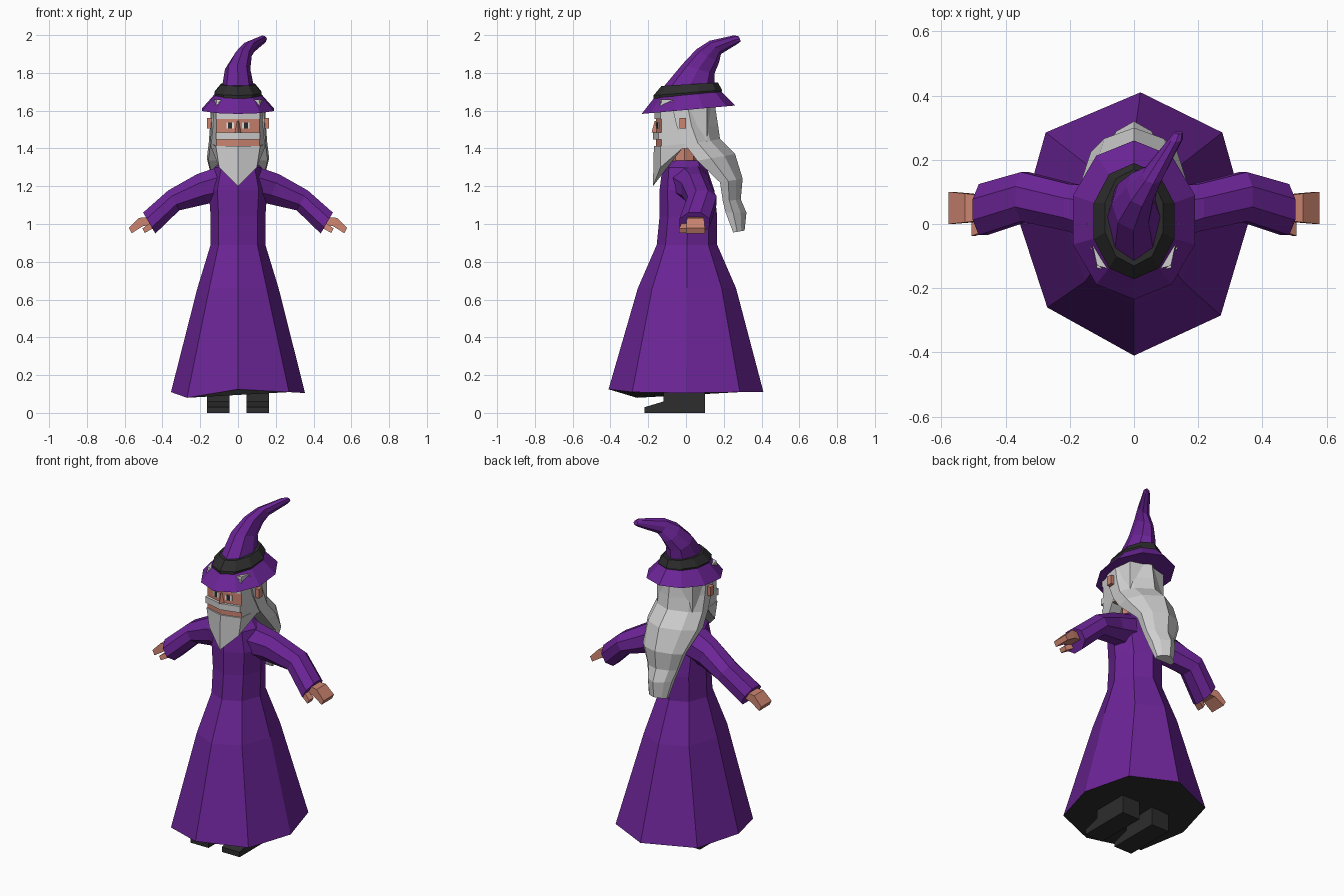
import bpy, bmesh, math
from mathutils import Vector


def material(name, rgb):
    m = bpy.data.materials.new(name)
    m.diffuse_color = (*rgb, 1)
    return m


PURPLE = material("purple cloth", (0.15, 0.018, 0.31))
BLACK = material("black leather", (0.026, 0.026, 0.026))
HAIR = material("grey hair", (0.62, 0.62, 0.62))
SKIN = material("skin", (0.60, 0.23, 0.16))
WHITE = material("eye white", (0.85, 0.85, 0.85))


def loft(name, rings, mats, rule=None):
    """Skin closed rings of equal length, cap both ends, colour faces by rule."""
    bm = bmesh.new()
    rows = [[bm.verts.new(p) for p in r] for r in rings]
    n = len(rows[0])
    for a, b in zip(rows, rows[1:]):
        for i in range(n):
            j = (i + 1) % n
            bm.faces.new((a[i], a[j], b[j], b[i]))
    bm.faces.new(rows[0])
    bm.faces.new(rows[-1])
    bmesh.ops.recalc_face_normals(bm, faces=bm.faces)
    bm.normal_update()
    if rule:
        for f in bm.faces:
            f.material_index = rule(f)
    me = bpy.data.meshes.new(name)
    bm.to_mesh(me)
    bm.free()
    for m in mats:
        me.materials.append(m)
    ob = bpy.data.objects.new(name, me)
    bpy.context.collection.objects.link(ob)
    return ob


def oval(c, u, v, n=8, phase=0.0):
    c, u, v = Vector(c), Vector(u), Vector(v)
    angles = [2 * math.pi * i / n + phase for i in range(n)]
    return [c + u * math.cos(a) + v * math.sin(a) for a in angles]


def level(z, hw, yf, yb, n=8, tilt=0.0):
    """Horizontal oval from front yf to back yb, a vertex at the front."""
    r = (yb - yf) / 2
    return oval((0, (yf + yb) / 2, z), (0, -r, -r * tilt), (hw, 0, 0), n)


def slab(name, pts, thick, mat):
    return loft(name, [pts, [(x, y + thick, z) for x, y, z in pts]], [mat])


# Robe: flared skirt, torso and collar, dark underside
hem = [(0, -0.41, 0.125), (0.27, -0.285, 0.11), (0.355, 0, 0.105), (0.275, 0.285, 0.11),
       (0.02, 0.41, 0.11), (-0.275, 0.285, 0.11), (-0.355, 0, 0.11), (-0.27, -0.26, 0.08)]
loft("robe", [hem, level(0.66, 0.215, -0.255, 0.265), level(0.89, 0.145, -0.155, 0.165),
              level(1.04, 0.145, -0.14, 0.165), level(1.18, 0.155, -0.14, 0.15),
              level(1.30, 0.125, -0.125, 0.11), level(1.335, 0.085, -0.075, 0.085)],
     [PURPLE, BLACK], lambda f: int(f.normal.z < -0.8))

for side, s in (("right", 1), ("left", -1)):
    # Sleeves, bending back at the elbow
    arm = [((0.08, 0.02, 1.215), 0.11, (0.01, 0, 0.10)),
           ((0.19, 0.05, 1.185), 0.08, (0.03, 0, 0.085)),
           ((0.34, 0.085, 1.125), 0.083, (0.032, 0, 0.057)),
           ((0.47, 0.045, 1.005), 0.086, (0.035, 0, 0.06))]
    loft(side + "_sleeve",
         [oval((s * c[0], c[1], c[2]), (0, ry, 0), (s * v[0], 0, v[2]), 8, math.pi / 8)
          for c, ry, v in arm], [PURPLE])

    # Hands and thumbs
    def bar(name, path):
        loft(name, [[(s * (x + d * 0.5), y + e * h, z + d) for d, e in
                     ((-t, -1), (-t, 1), (t, 1), (t, -1))] for x, y, z, h, t in path], [SKIN])
    bar(side + "_hand", [(0.44, 0.05, 1.02, 0.035, 0.02), (0.515, 0.05, 1.01, 0.045, 0.022),
                         (0.57, 0.05, 0.965, 0.05, 0.014)])
    bar(side + "_thumb", [(0.45, 0.0, 0.995, 0.02, 0.015), (0.50, -0.015, 0.965, 0.022, 0.012)])

    # Shoes: side profile swept across
    prof = [(-0.22, 0), (-0.22, 0.03), (-0.12, 0.06), (-0.12, 0.13), (0.1, 0.13), (0.1, 0)]
    loft(side + "_shoe", [[(s * x, y, z) for y, z in prof] for x in (0.045, 0.165)], [BLACK])

    # Ears
    loft(side + "_ear", [[(s * x, y, z) for y, z in
                          ((-0.035, 1.505), (-0.035, 1.56), (0, 1.56), (0, 1.505))]
                         for x in (0.12, 0.165)], [SKIN])

    # Eyes: thin plates following the angled face
    def eye_plate(name, x0, x1, z0, z1, lift, mat):
        pts = [(s * x, -0.16 + 0.26 * x - lift, z)
               for x, z in ((x0, z0), (x1, z0), (x1, z1), (x0, z1))]
        slab(name, pts, 0.008, mat)
    eye_plate(side + "_eye", 0.022, 0.062, 1.505, 1.537, 0.003, WHITE)
    eye_plate(side + "_pupil", 0.032, 0.052, 1.505, 1.537, 0.005, BLACK)

# Neck
loft("neck", [level(z, 0.075, -0.075, 0.06) for z in (1.28, 1.42)], [SKIN])


# Head: hair coloured, bare skin on the front in the eye and mouth bands
def head_ring(z):
    right = [(0.115, -0.13), (0.143, 0.0), (0.12, 0.11)]
    return ([(0, -0.16, z)] + [(x, y, z) for x, y in right] + [(0, 0.14, z)]
            + [(-x, y, z) for x, y in reversed(right)])


def face_skin(f):
    z = f.calc_center_median().z
    front = f.normal.y < -0.75
    return int(f.normal.z < -0.8 or front and (1.41 < z < 1.45 or 1.485 < z < 1.555))


loft("head", [head_ring(z) for z in (1.40, 1.412, 1.447, 1.485, 1.557, 1.66)],
     [HAIR, SKIN], face_skin)


# Moustache and fringe: raised angled strips across the face
def strip(name, z0, z1, lift):
    loft(name, [[(-0.117, -0.13 - lift, z), (0, -0.16 - lift, z), (0.117, -0.13 - lift, z),
                 (0.117, -0.11, z), (0, -0.13, z), (-0.117, -0.11, z)] for z in (z0, z1)], [HAIR])


strip("moustache", 1.447, 1.485, 0.016)
strip("fringe", 1.557, 1.64, 0.006)

# Nose
loft("nose", [[(-w, -0.14, z), (0, y, z), (w, -0.14, z)]
              for w, y, z in ((0.026, -0.182, 1.485), (0.016, -0.166, 1.545))], [SKIN])

# Beard: pointed, wrapping up to the sides of the head
top = [(-0.143, 0, 1.425), (-0.117, -0.136, 1.412), (0, -0.17, 1.412),
       (0.117, -0.136, 1.412), (0.143, 0, 1.425)]
low = [(-0.14, -0.02, 1.40), (-0.10, -0.135, 1.30), (0, -0.175, 1.20),
       (0.10, -0.135, 1.30), (0.14, -0.02, 1.40)]
loft("beard", [top, low], [HAIR])


# Long hair falling down the back: half width, front y/z, back y/z
def hair_ring(w, yf, zf, yb, zb):
    ym, zm = yf + (yb - yf) * 0.72, zf + (zb - zf) * 0.72
    return [(-w * 0.95, yf, zf), (-w, (yf + ym) / 2, (zf + zm) / 2), (-w * 0.68, ym, zm), (0, yb, zb),
            (w * 0.68, ym, zm), (w, (yf + ym) / 2, (zf + zm) / 2), (w * 0.95, yf, zf)]


loft("back_hair", [hair_ring(*r) for r in (
    (0.142, -0.08, 1.65, 0.15, 1.65), (0.148, -0.05, 1.52, 0.17, 1.52),
    (0.155, -0.005, 1.42, 0.18, 1.45), (0.165, 0.06, 1.335, 0.26, 1.37),
    (0.135, 0.18, 1.22, 0.30, 1.24), (0.10, 0.195, 1.12, 0.29, 1.13),
    (0.08, 0.21, 1.06, 0.32, 1.06), (0.06, 0.25, 0.955, 0.31, 0.965))], [HAIR])

# Hat: tilted brim, band and bent cone
loft("hat_brim", [level(1.605, 0.20, -0.235, 0.26, 10, 0.09),
                  level(1.688, 0.125, -0.165, 0.185, 10, 0.09)], [PURPLE])
loft("hat_band", [level(1.675, 0.125, -0.172, 0.188, 10, 0.08),
                  level(1.695, 0.132, -0.172, 0.19, 10, 0.08),
                  level(1.74, 0.095, -0.13, 0.17, 10, 0.06)], [BLACK])
loft("hat_cone", [oval(c, (0, -ry, rz), (rx, 0, 0)) for c, rx, ry, rz in (
    ((0, 0.015, 1.725), 0.085, 0.135, 0.0), ((-0.002, 0.065, 1.82), 0.067, 0.085, 0.025),
    ((0.025, 0.115, 1.89), 0.048, 0.06, 0.035), ((0.06, 0.155, 1.935), 0.035, 0.03, 0.035),
    ((0.13, 0.265, 1.977), 0.022, 0.01, 0.022), ((0.14, 0.285, 1.98), 0.013, 0.005, 0.013))],
     [PURPLE])
